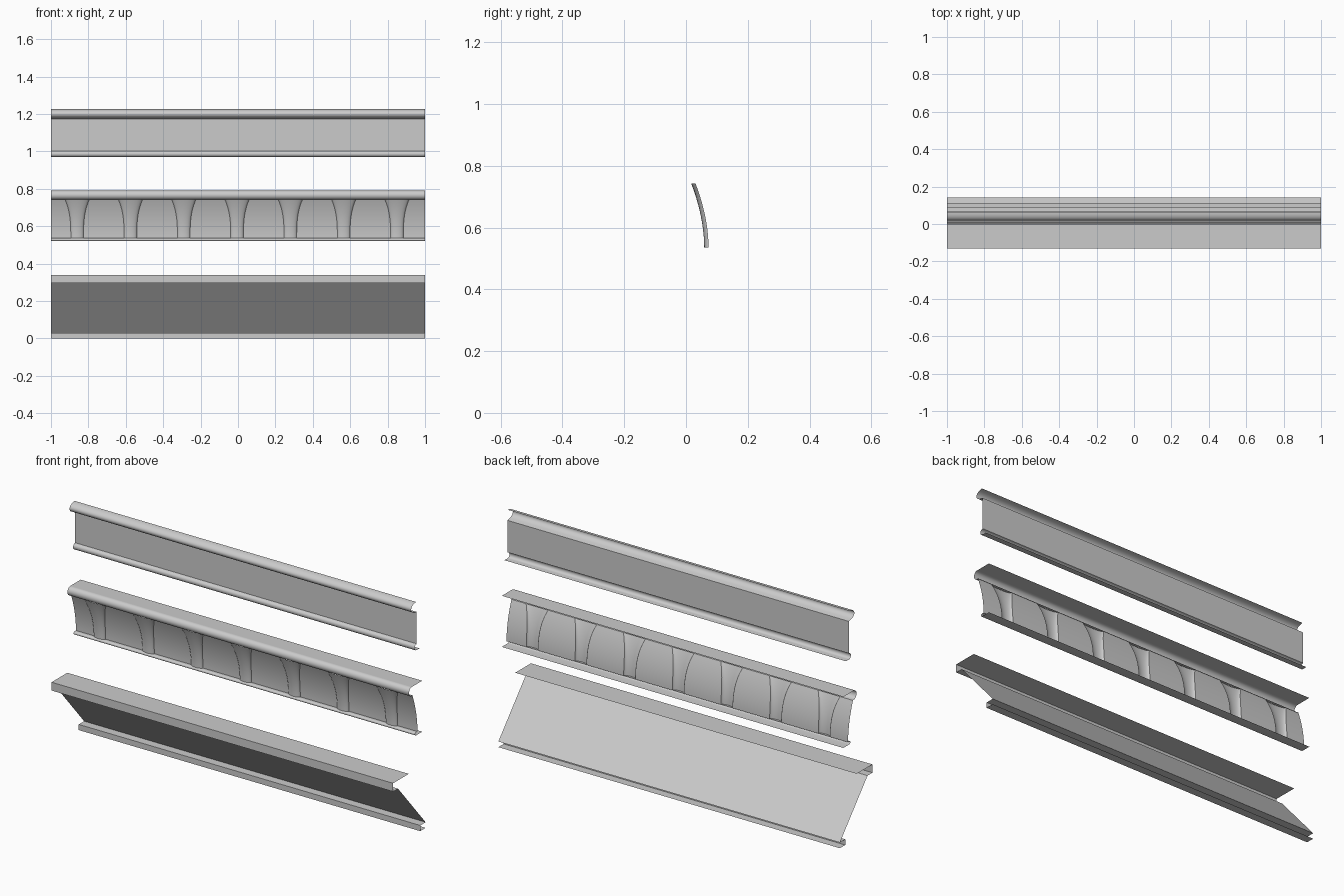
import bpy, math

if "Cube" in bpy.data.objects:
    bpy.data.objects.remove(bpy.data.objects["Cube"])


def sheet(name, rows):
    """Skin a grid of 3D points (rows run top to bottom, columns left to right)."""
    n = len(rows[0])
    verts = [p for row in rows for p in row]
    faces = [(r * n + c, (r + 1) * n + c, (r + 1) * n + c + 1, r * n + c + 1)
             for r in range(len(rows) - 1) for c in range(n - 1)]
    mesh = bpy.data.meshes.new(name)
    mesh.from_pydata(verts, [], faces)
    ob = bpy.data.objects.new(name, mesh)
    bpy.context.collection.objects.link(ob)
    bpy.ops.object.select_all(action='DESELECT')
    bpy.context.view_layer.objects.active = ob
    ob.select_set(True)
    bpy.ops.object.shade_smooth_by_angle(angle=math.radians(32))
    return ob


def extrude(name, profile):
    """Run a (y, z) profile along the full length."""
    return sheet(name, [[(-1, y, z), (1, y, z)] for y, z in profile])


def arc(cy, cz, ry, rz, a0, a1, n=12):
    """Elliptical arc in y, z; angle 90 is up, 180 is forward."""
    pts = []
    for i in range(n + 1):
        a = math.radians(a0 + (a1 - a0) * i / n)
        pts.append((cy + ry * math.cos(a), cz + rz * math.sin(a)))
    return pts


# Top moulding: large roll, flat panel, small bead with a bottom lip
extrude("upper_moulding",
        arc(0.062, 1.200, 0.042, 0.026, 90, 245) + [(0.066, 1.172), (0.066, 1.003)]
        + arc(0.064, 0.986, 0.015, 0.016, 90, 270, 8) + [(0.09, 0.970)])

# Middle moulding: top shelf with roll, and bottom shelf with bead
extrude("middle_top_roll",
        [(0.112, 0.79), (0.025, 0.79)] + arc(0.025, 0.766, 0.023, 0.024, 90, 255)
        + [(0.034, 0.742)])
extrude("middle_bottom_bead",
        [(0.073, 0.536)] + arc(0.062, 0.528, 0.009, 0.008, 90, 270, 8) + [(0.113, 0.52)])

# Middle moulding: coved panel with raised, flared ribs
ROWS, SEG, COUNT, DEPTH = 14, 10, 7, 0.014
centres = [-0.86 + 0.285 * i for i in range(COUNT)]
grid = []
for r in range(ROWS + 1):
    t = r / ROWS
    z = 0.742 - 0.207 * t
    y = 0.031 + 0.042 * (1 - (1 - t) ** 1.9)
    half = 0.034 + 0.031 * (1 - t) ** 3
    row = [(-1, y, z)]
    for cx in centres:
        for s in range(SEG + 1):
            a = math.pi * s / SEG
            row.append((cx - half * math.cos(a), y - DEPTH * math.sin(a), z))
    row.append((1, y, z))
    grid.append(row)
sheet("middle_ribbed_panel", grid)

# Bottom moulding: square lips joined by a sloping face
extrude("lower_moulding",
        [(0.0, 0.34), (-0.131, 0.34), (-0.131, 0.296), (-0.09, 0.296),
         (0.141, 0.03), (0.096, 0.03), (0.096, 0.0), (0.141, 0.0)])
